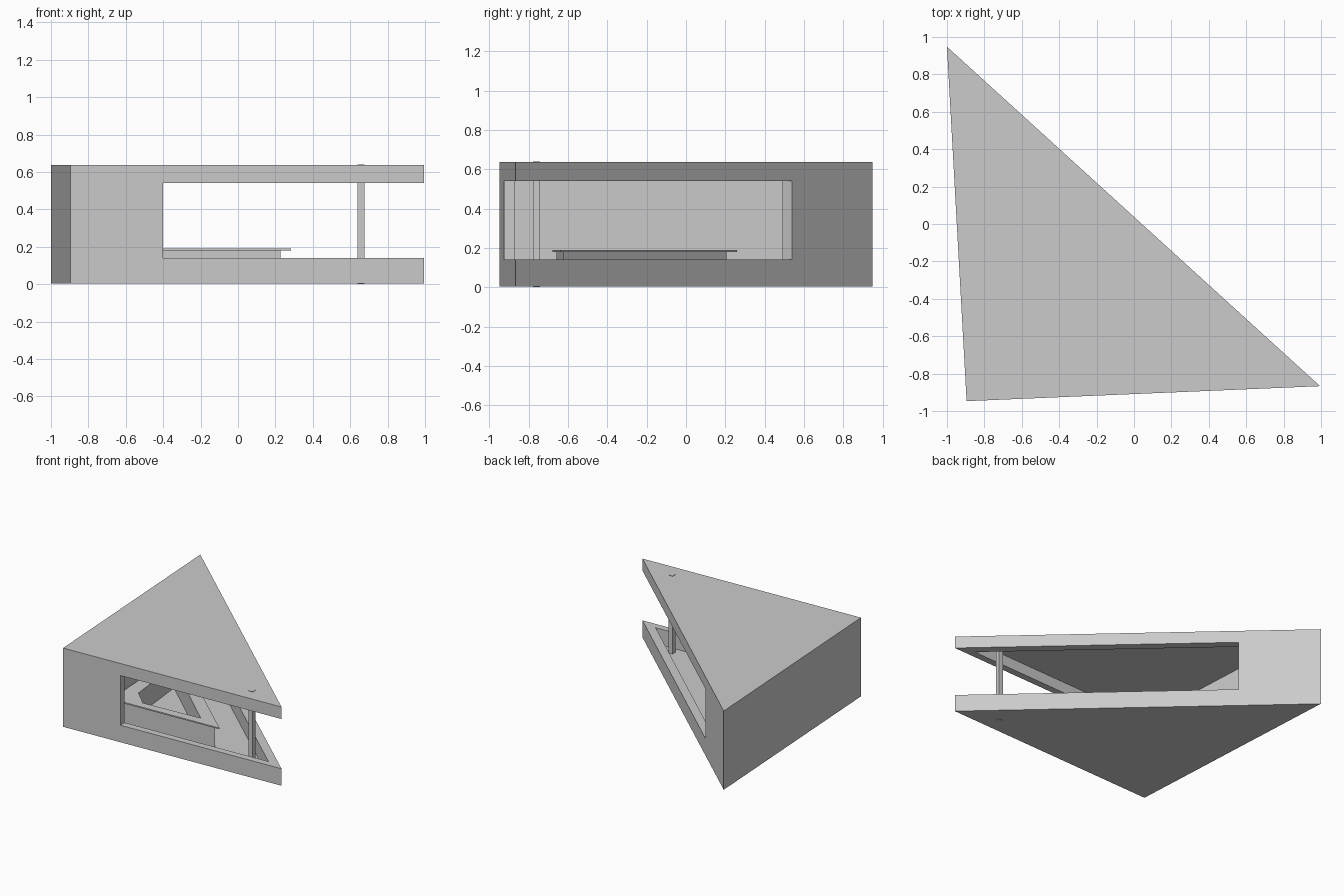
import bpy, bmesh

if "Cube" in bpy.data.objects:
    bpy.data.objects.remove(bpy.data.objects["Cube"])

OUTER = [(-1.0, 0.948), (-0.895, -0.947), (0.995, -0.867)]
CENTRE = (-0.414, -0.416)   # point all nested outlines shrink towards


def nested(s):
    """Outer triangle shrunk by s towards the shared centre."""
    return [(CENTRE[0] + s * (x - CENTRE[0]), CENTRE[1] + s * (y - CENTRE[1]))
            for x, y in OUTER]


def prism(name, outline, z0, z1):
    """Vertical prism from a counter-clockwise outline."""
    bm = bmesh.new()
    face = bm.faces.new([bm.verts.new((x, y, z0)) for x, y in outline])
    top = bmesh.ops.extrude_face_region(bm, geom=[face])["geom"]
    for v in top:
        if isinstance(v, bmesh.types.BMVert):
            v.co.z = z1
    bmesh.ops.recalc_face_normals(bm, faces=bm.faces)
    mesh = bpy.data.meshes.new(name)
    bm.to_mesh(mesh)
    bm.free()
    obj = bpy.data.objects.new(name, mesh)
    bpy.context.collection.objects.link(obj)
    return obj


def cut(obj, outline, z0, z1):
    """Subtract a prism from obj and remove the cutter."""
    cutter = prism("cutter", outline, z0, z1)
    cutter.hide_render = True
    mod = obj.modifiers.new("cut", "BOOLEAN")
    mod.operation, mod.solver, mod.object = "DIFFERENCE", "EXACT", cutter
    bpy.context.view_layer.objects.active = obj
    bpy.ops.object.modifier_apply(modifier=mod.name)
    bpy.data.objects.remove(cutter)


# Hollow triangular building with thin floor and roof
shell = prism("building_shell", OUTER, 0.003, 0.637)
cut(shell, nested(0.893), 0.012, 0.628)

# Window band that wraps around the sharp corner
window = [(-0.4, -1.2), (1.5, -1.2), (1.5, -0.5), (-0.145, 0.984),
          (-0.55, 0.54), (-0.63, 0.453), (-0.4, -0.8)]
cut(shell, window, 0.14, 0.54)

# Counter ring with overhanging top and a chamfered well in the middle
well = [(-0.605, 0.05), (-0.55, -0.48), (-0.425, -0.604), (0.07, -0.575)]
base = prism("counter_base", nested(0.456), 0.008, 0.182)
cut(base, well, -0.1, 0.4)
top = prism("counter_top", nested(0.495), 0.18, 0.19)
cut(top, well, -0.1, 0.4)

# Square post holding up the open corner
r, px, py = 0.018, 0.657, -0.76
prism("corner_post", [(px - r, py - r), (px + r, py - r),
                      (px + r, py + r), (px - r, py + r)], 0.0, 0.64)
